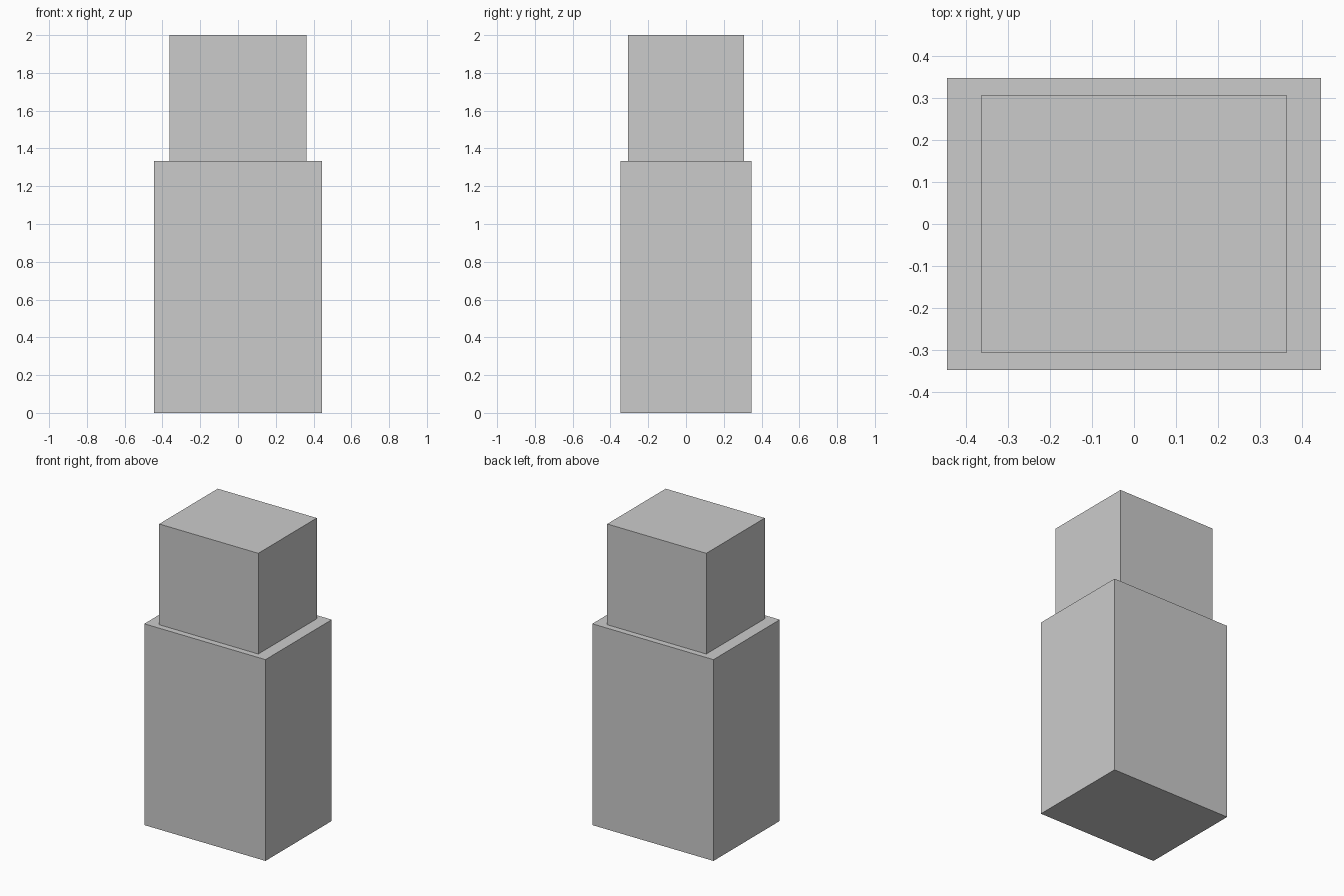
import bpy

if "Cube" in bpy.data.objects:
    bpy.data.objects.remove(bpy.data.objects["Cube"])


def add_block(name, width, depth, bottom, top):
    """Flat-faced box centred on x and y, spanning bottom to top in z."""
    bpy.ops.mesh.primitive_cube_add(size=1, location=(0, 0, (bottom + top) / 2))
    block = bpy.context.object
    block.name = name
    block.scale = (width, depth, top - bottom)
    bpy.ops.object.transform_apply(location=False, rotation=False, scale=True)
    return block


STEP = 1.333  # height where the two blocks meet

# Wide lower body
add_block("lower_body", 0.888, 0.693, 0, STEP)

# Narrower cap standing on the body
add_block("upper_cap", 0.726, 0.612, STEP, 2)
